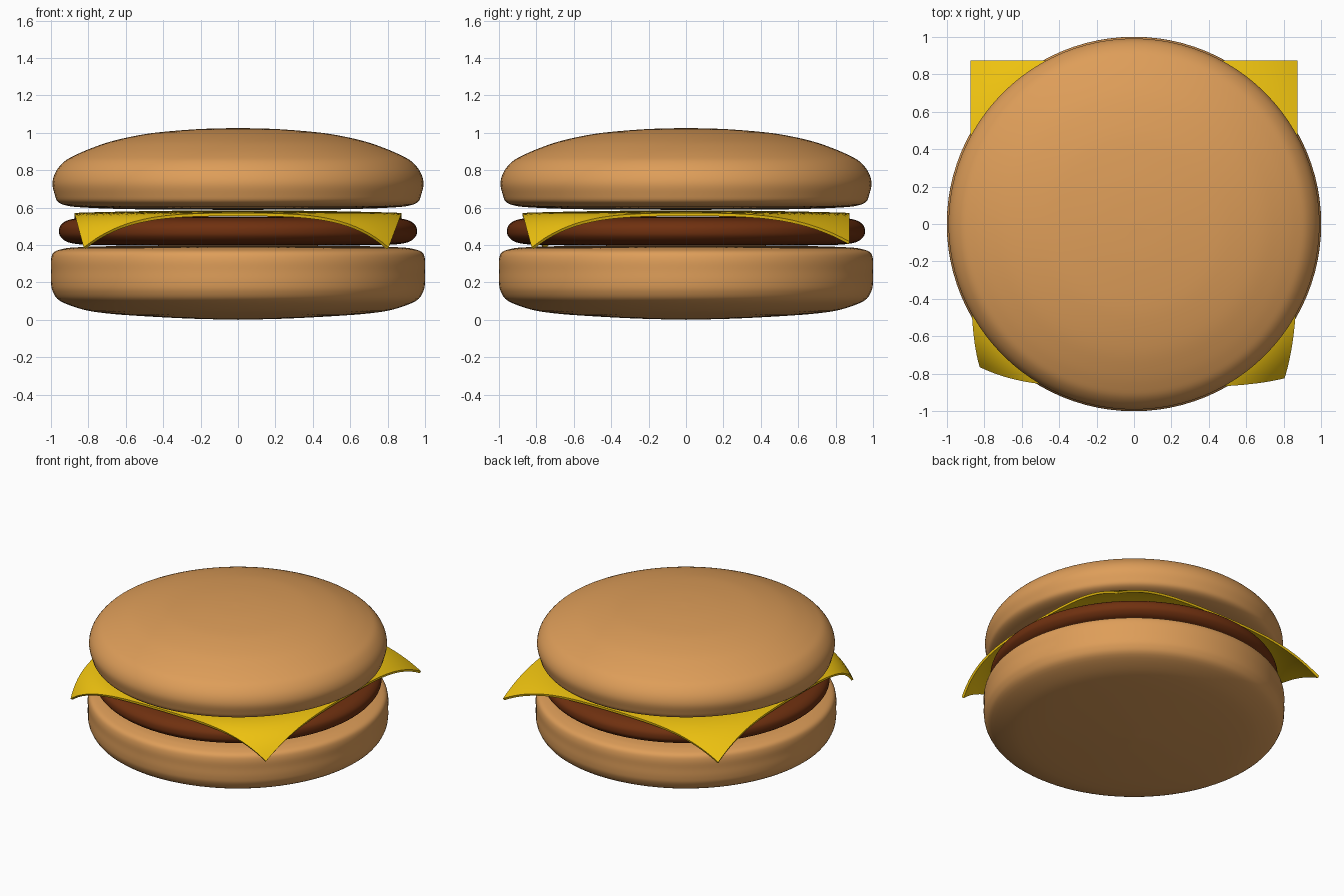
import bpy, bmesh, math
from mathutils import Vector

if "Cube" in bpy.data.objects:
    bpy.data.objects.remove(bpy.data.objects["Cube"])


def material(name, rgb):
    mat = bpy.data.materials.new(name)
    mat.diffuse_color = (*rgb, 1)
    mat.use_nodes = True
    mat.node_tree.nodes["Principled BSDF"].inputs["Base Color"].default_value = mat.diffuse_color
    return mat


def add_object(name, bm, mat):
    bmesh.ops.recalc_face_normals(bm, faces=bm.faces)
    for face in bm.faces:
        face.smooth = True
    mesh = bpy.data.meshes.new(name)
    bm.to_mesh(mesh)
    bm.free()
    mesh.materials.append(mat)
    obj = bpy.data.objects.new(name, mesh)
    bpy.context.collection.objects.link(obj)
    return obj


def smooth_profile(points, steps=4):
    """Catmull-Rom curve through (radius, z) points."""
    p = [Vector(q) for q in [points[0], *points, points[-1]]]
    out = []
    for a, b, c, d in zip(p, p[1:], p[2:], p[3:]):
        for i in range(steps):
            t = i / steps
            out.append(0.5 * (2 * b + (c - a) * t + (2 * a - 5 * b + 4 * c - d) * t ** 2
                              + (3 * b - a - 3 * c + d) * t ** 3))
    return out + [p[-1]]


def lathe(name, points, mat, sides=96):
    bm = bmesh.new()
    verts = [bm.verts.new((max(r, 0), 0, z)) for r, z in smooth_profile(points)]
    edges = [bm.edges.new(pair) for pair in zip(verts, verts[1:])]
    bmesh.ops.spin(bm, geom=verts + edges, cent=(0, 0, 0), axis=(0, 0, 1),
                   angle=math.tau, steps=sides)
    bmesh.ops.remove_doubles(bm, verts=bm.verts, dist=1e-4)
    return add_object(name, bm, mat)


bread = material("bread", (0.73, 0.34, 0.1))
meat = material("meat", (0.16, 0.03, 0.005))
yellow = material("cheese", (0.87, 0.55, 0.005))

# Buns and patty
lathe("bottom_bun", [(0, 0.0), (0.25, 0.006), (0.52, 0.02), (0.7, 0.034), (0.83, 0.055),
                     (0.95, 0.1), (0.99, 0.15), (1.0, 0.2), (1.0, 0.26), (1.0, 0.32),
                     (0.985, 0.36), (0.94, 0.378), (0.87, 0.387), (0.66, 0.394),
                     (0.33, 0.396), (0, 0.396)], bread)
lathe("patty", [(0, 0.395), (0.4, 0.396), (0.7, 0.399), (0.83, 0.402), (0.91, 0.415),
                (0.948, 0.443), (0.957, 0.473), (0.948, 0.505), (0.91, 0.532),
                (0.83, 0.546), (0.7, 0.55), (0.4, 0.552), (0, 0.553)], meat)
lathe("top_bun", [(0, 0.588), (0.4, 0.589), (0.65, 0.593), (0.82, 0.6), (0.91, 0.609),
                  (0.962, 0.63), (0.98, 0.67), (0.992, 0.73), (0.975, 0.79),
                  (0.93, 0.845), (0.87, 0.88), (0.79, 0.915), (0.684, 0.952),
                  (0.55, 0.983), (0.417, 1.003), (0.2, 1.02), (0, 1.025)], bread)

# Cheese slice: flat square whose corners droop, the front two curling inwards
half = 0.875
curl = {(-1, -1): (0.05, 0.11, 1.0), (1, -1): (0.07, 0.05, 1.0),
        (-1, 1): (0, 0, 0.83), (1, 1): (0, 0, 0.83)}
bm = bmesh.new()
bmesh.ops.create_grid(bm, x_segments=40, y_segments=40, size=half)
for v in bm.verts:
    sx, sy = (1 if v.co.x > 0 else -1), (1 if v.co.y > 0 else -1)
    dx, dy, drop = curl[sx, sy]
    r = math.hypot(v.co.x, v.co.y)
    t = max(0, (r - 0.85) / (half * math.sqrt(2) - 0.85)) ** 2
    v.co.z = 0.585 - 0.014 * min(1, r / 0.9) ** 2 - 0.185 * drop * t
    v.co.x -= sx * dx * t
    v.co.y -= sy * dy * t
cheese = add_object("cheese_slice", bm, yellow)
solid = cheese.modifiers.new("thickness", 'SOLIDIFY')
solid.thickness = 0.016
solid.offset = -1

# Keep the cut edges of the cheese crisp
bpy.context.view_layer.objects.active = cheese
cheese.select_set(True)
bpy.ops.object.modifier_apply(modifier=solid.name)
bpy.ops.object.shade_smooth_by_angle(angle=math.radians(40))
